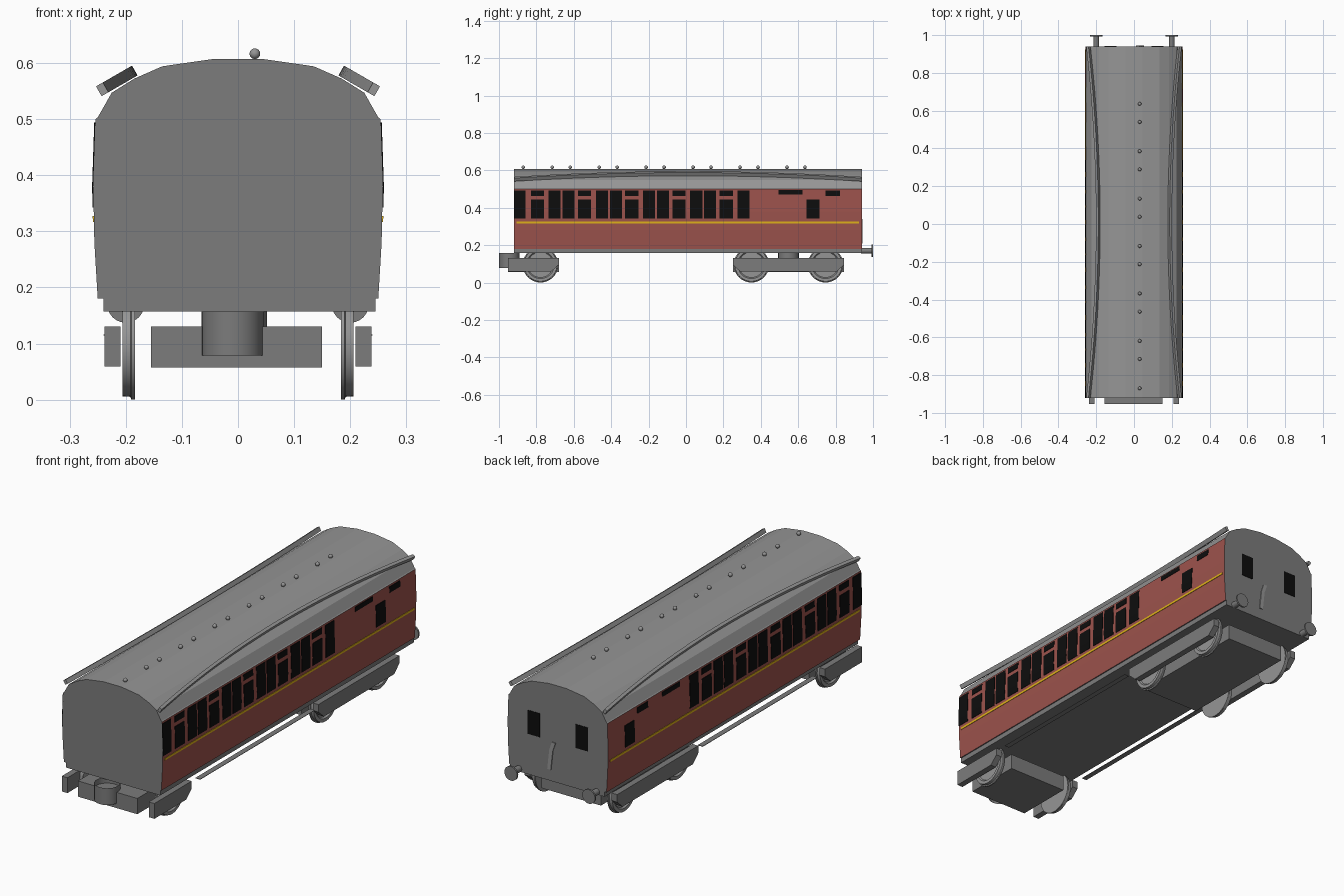
import bpy, bmesh, math
from mathutils import Matrix, Vector

if "Cube" in bpy.data.objects:
    bpy.data.objects.remove(bpy.data.objects["Cube"])


def material(name, rgb):
    m = bpy.data.materials.new(name)
    m.diffuse_color = (*rgb, 1)
    m.use_nodes = True
    m.node_tree.nodes["Principled BSDF"].inputs["Base Color"].default_value = m.diffuse_color
    return m


DARK = material("dark grey", (0.2, 0.2, 0.2))
LIGHT = material("light grey", (0.3, 0.3, 0.3))
RED = material("maroon red", (0.335, 0.086, 0.073))
YELLOW = material("yellow line", (0.75, 0.45, 0.01))
BLACK = material("window black", (0.004, 0.004, 0.004))


def finish(name, bm, mats, smooth=False):
    bmesh.ops.recalc_face_normals(bm, faces=bm.faces)
    me = bpy.data.meshes.new(name)
    bm.to_mesh(me)
    bm.free()
    for m in mats:
        me.materials.append(m)
    ob = bpy.data.objects.new(name, me)
    bpy.context.collection.objects.link(ob)
    if smooth:
        bpy.context.view_layer.objects.active = ob
        ob.select_set(True)
        bpy.ops.object.shade_smooth_by_angle(angle=math.radians(35))
        ob.select_set(False)
    return ob


def add_prism(bm, pts, a, b, axis):
    """Extrude an outline from a to b; outline is (x,z) for axis y, (y,z) for axis x."""
    def place(p, t):
        return (p[0], t, p[1]) if axis == "y" else (t, p[0], p[1])
    lo = [bm.verts.new(place(p, a)) for p in pts]
    hi = [bm.verts.new(place(p, b)) for p in pts]
    n = len(pts)
    bm.faces.new(lo)
    bm.faces.new(hi[::-1])
    for i in range(n):
        j = (i + 1) % n
        bm.faces.new((lo[i], lo[j], hi[j], hi[i]))


def prism(name, pts, a, b, axis, mat):
    bm = bmesh.new()
    add_prism(bm, pts, a, b, axis)
    return finish(name, bm, [mat])


def box(name, x0, x1, y0, y1, z0, z1, mat):
    return prism(name, [(x0, z0), (x1, z0), (x1, z1), (x0, z1)], y0, y1, "y", mat)


def cylinder(name, centre, r, depth, axis, mat, caps=True, seg=24):
    bm = bmesh.new()
    rot = {"x": Matrix.Rotation(math.pi / 2, 4, "Y"),
           "y": Matrix.Rotation(math.pi / 2, 4, "X"), "z": Matrix()}[axis]
    bmesh.ops.create_cone(bm, cap_ends=caps, segments=seg, radius1=r, radius2=r,
                          depth=depth, matrix=Matrix.Translation(centre) @ rot)
    return finish(name, bm, [mat], True)


FRONT, BACK = -0.92, 0.94

# Body shell: side and roof profile, painted by height and direction
side = [(0.25, 0.18), (0.256, 0.28), (0.258, 0.38), (0.254, 0.5)]
half = side + [(0.25, 0.503), (0.225, 0.547), (0.185, 0.572), (0.135, 0.594), (0.045, 0.607)]
bm = bmesh.new()
add_prism(bm, half + [(-x, z) for x, z in reversed(half)], FRONT, BACK, "y")
bmesh.ops.recalc_face_normals(bm, faces=bm.faces)
for f in bm.faces:
    if abs(f.normal.y) > 0.9 or f.normal.z < -0.9:
        f.material_index = 0
    elif f.calc_center_median().z < 0.5:
        f.material_index = 1
    else:
        f.material_index = 2
finish("body_shell", bm, [DARK, RED, LIGHT])
box("underframe", -0.24, 0.245, FRONT, BACK, 0.157, 0.182, DARK)


def side_x(z):
    for (x0, z0), (x1, z1) in zip(side, side[1:]):
        if z <= z1:
            return x0 + (x1 - x0) * (z - z0) / (z1 - z0)
    return side[-1][0]


def add_side_plate(bm, s, y0, y1, z0, z1):
    """Thin plate that follows the curve of the coach side."""
    zs = [z0] + [z for _, z in side if z0 < z < z1] + [z1]
    pts = [(s * (side_x(z) + 0.002), z) for z in zs]
    pts += [(s * (side_x(z) - 0.002), z) for z in reversed(zs)]
    add_prism(bm, pts, y0, y1, "y")


# Side windows: repeating door / pair-of-windows pattern, then the van end
for s, label in ((1, "right"), (-1, "left")):
    bm = bmesh.new()
    add_side_plate(bm, s, FRONT, -0.858, 0.342, 0.492)
    for i in range(5):
        y = -0.83 + 0.2525 * i
        add_side_plate(bm, s, y, y + 0.07, 0.342, 0.445)
        add_side_plate(bm, s, y, y + 0.07, 0.464, 0.492)
        add_side_plate(bm, s, y + 0.095, y + 0.16, 0.342, 0.492)
        if i < 4:
            add_side_plate(bm, s, y + 0.17, y + 0.234, 0.342, 0.492)
    low, high, slot = ((0.644, 0.746, 0.495) if s > 0 else (0.746, 0.644, 0.41))
    add_side_plate(bm, s, slot, slot + 0.128, 0.472, 0.494)
    add_side_plate(bm, s, low, low + 0.07, 0.342, 0.444)
    add_side_plate(bm, s, high, high + 0.078, 0.464, 0.492)
    finish(label + "_windows", bm, [BLACK])

    bm = bmesh.new()
    add_side_plate(bm, s, FRONT + 0.015, BACK - 0.015, 0.317, 0.327)
    finish(label + "_waist_line", bm, [YELLOW])

    # Curved rain strip along the roof edge
    bm = bmesh.new()
    rings = []
    for i in range(25):
        y = FRONT + (BACK - FRONT) * i / 24
        t = ((y - 0.01) / 0.93) ** 2
        cx, cz = 0.190 + 0.052 * t, 0.583 - 0.030 * t
        rings.append([bm.verts.new((s * (cx + 0.87 * a + 0.5 * b), y, cz - 0.5 * a + 0.87 * b))
                      for a, b in ((-0.007, -0.01), (0.007, -0.01), (0.007, 0.01), (-0.007, 0.01))])
    for r, q in zip(rings, rings[1:]):
        for k in range(4):
            bm.faces.new((r[k], r[(k + 1) % 4], q[(k + 1) % 4], q[k]))
    bm.faces.new(rings[0])
    bm.faces.new(rings[-1])
    finish(label + "_rain_strip", bm, [LIGHT])

    # Step board between the bogies
    x0, x1 = sorted((s * 0.215, s * 0.24))
    box(label + "_step_board", x0, x1, -0.62, 0.22, 0.114, 0.116, DARK)

    # Back end window and buffer
    x0, x1 = sorted((s * 0.092, s * 0.155))
    box(label + "_end_window", x0, x1, BACK - 0.002, BACK + 0.002, 0.345, 0.455, BLACK)
    cylinder(label + "_buffer_shank", (s * 0.2, 0.965, 0.17), 0.015, 0.06, "y", DARK, seg=16)
    cylinder(label + "_buffer_head", (s * 0.2, 0.996, 0.17), 0.033, 0.008, "y", DARK)

# Slanted pipe on the back end
prism("end_pipe", [(0.034, 0.21), (0.052, 0.21), (0.042, 0.30), (0.029, 0.34),
                   (0.010, 0.34), (0.024, 0.30)], BACK - 0.002, BACK + 0.004, "y", LIGHT)

# Roof ventilators, slightly off the centre line
bm = bmesh.new()
for i in range(7):
    for y in (-0.87 + 0.251 * i, -0.715 + 0.251 * i):
        if y < 0.7:
            bmesh.ops.create_uvsphere(bm, u_segments=12, v_segments=8, radius=0.0095,
                                      matrix=Matrix.Translation((0.03, y, 0.6165)))
finish("roof_ventilators", bm, [LIGHT], True)


def wheel(name, s, y):
    """Turned wheel: rim, recessed face and hub."""
    prof = [(0, 0.184), (0.095, 0.184), (0.095, 0.190), (0.090, 0.192), (0.089, 0.206),
            (0.074, 0.206), (0.068, 0.199), (0.026, 0.199), (0.022, 0.206), (0, 0.206)]
    bm = bmesh.new()
    vs = [bm.verts.new((s * x, y, 0.095 + r)) for r, x in prof]
    es = [bm.edges.new(e) for e in zip(vs, vs[1:])]
    bmesh.ops.spin(bm, geom=vs + es, cent=(0, y, 0.095), axis=(1, 0, 0),
                   angle=2 * math.pi, steps=32)
    bmesh.ops.remove_doubles(bm, verts=bm.verts, dist=0.0002)
    finish(name, bm, [LIGHT], True)


# Bogies: (name, start, end, wheel positions, front end chamfered)
for label, y0, y1, axles, cut in (("front", -0.953, -0.68, (-0.778,), False),
                                  ("back", 0.25, 0.845, (0.35, 0.746), True)):
    box(label + "_bogie_centre", -0.155, 0.15, y0, y1, 0.057, 0.13, DARK)
    outline = [(y0, 0.13), (y1, 0.13), (y1, 0.095), (y1 - 0.04, 0.059)]
    outline += [(y0 + 0.04, 0.059), (y0, 0.095)] if cut else [(y0, 0.059)]
    for s, sd in ((1, "right"), (-1, "left")):
        prism(f"{label}_{sd}_bogie_frame", outline, s * 0.209, s * 0.238, "x", DARK)
        for k, y in enumerate(axles):
            wheel(f"{label}_{sd}_wheel_{k + 1}", s, y)

# Pivots: open socket at the front, pin over the back bogie
cylinder("front_pivot_socket", (-0.01, -0.945, 0.118), 0.055, 0.078, "z", DARK, caps=False)
cylinder("back_pivot", (-0.003, 0.548, 0.143), 0.055, 0.03, "z", DARK)
